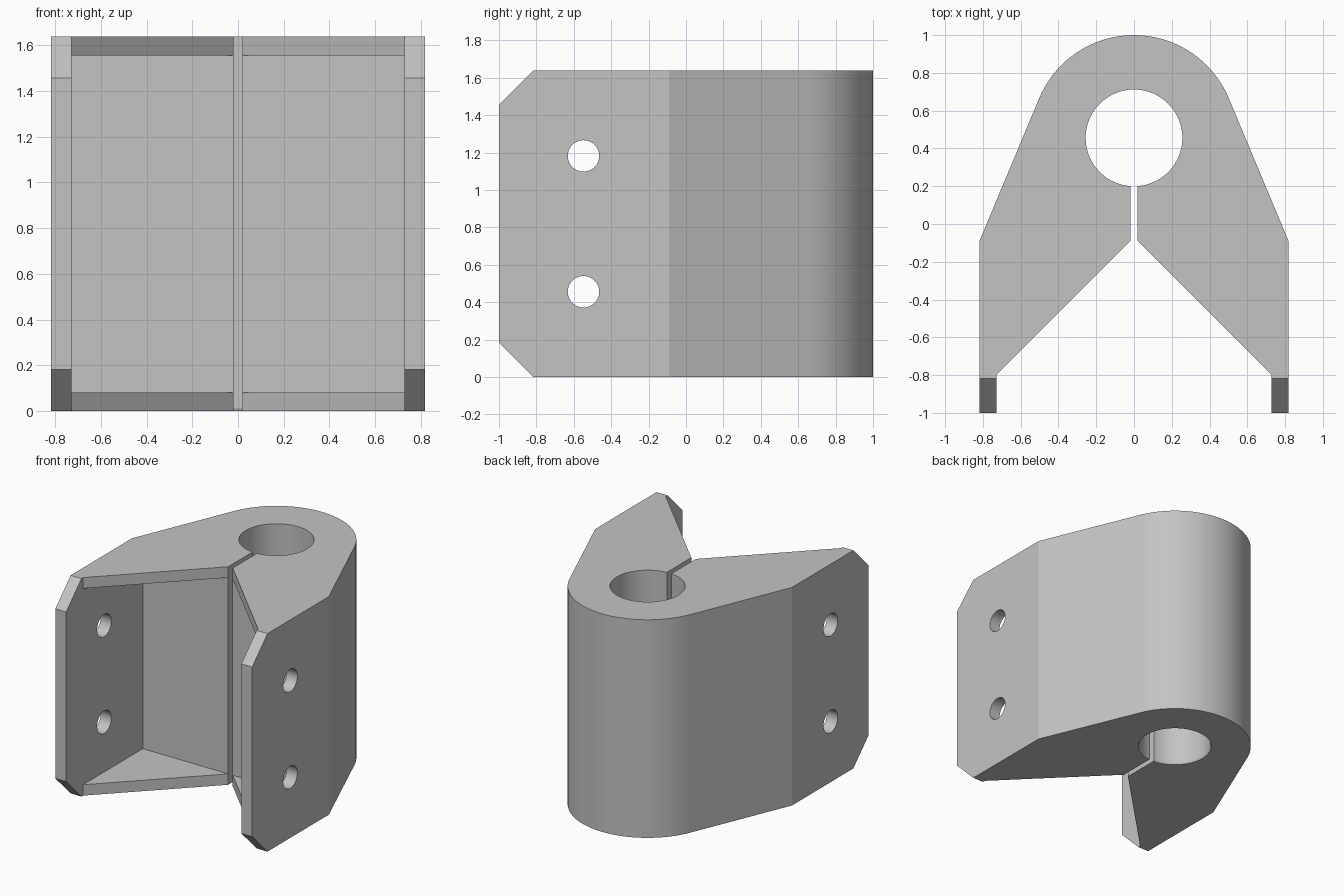
import bpy, bmesh
from math import sin, cos, asin, acos, atan2, hypot, radians, pi

if "Cube" in bpy.data.objects:
    bpy.data.objects.remove(bpy.data.objects["Cube"], do_unlink=True)

HEIGHT, PLATE = 1.638, 0.082          # overall height, top and bottom web thickness
HALF, INNER = 0.818, 0.728            # outer and inner faces of the side flanges
SHOULDER, HUB_Y = -0.09, 0.456        # flange bend, bore axis
HUB_R, BORE_R, SLOT = 0.544, 0.256, 0.019
CHAMFER = 0.182

grey = bpy.data.materials.new("light grey metal")
grey.use_nodes = True
colour = (0.55, 0.55, 0.55, 1)
grey.diffuse_color = colour
grey.node_tree.nodes["Principled BSDF"].inputs["Base Color"].default_value = colour


def prism(name, points, start, end, axis="z"):
    """Extrude a closed outline along z (points are x, y) or x (points are y, z)."""
    place = (lambda a, b, t: (a, b, t)) if axis == "z" else (lambda a, b, t: (t, a, b))
    bm = bmesh.new()
    face = bm.faces.new([bm.verts.new(place(a, b, start)) for a, b in points])
    top = bmesh.ops.extrude_face_region(bm, geom=[face])["geom"]
    shift = place(0, 0, end - start)
    bmesh.ops.translate(bm, vec=shift, verts=[v for v in top if isinstance(v, bmesh.types.BMVert)])
    bmesh.ops.recalc_face_normals(bm, faces=bm.faces[:])
    mesh = bpy.data.meshes.new(name)
    bm.to_mesh(mesh)
    bm.free()
    obj = bpy.data.objects.new(name, mesh)
    bpy.context.collection.objects.link(obj)
    mesh.materials.append(grey)
    return obj


def arc(cx, cy, r, start, end, steps):
    angles = [start + (end - start) * i / steps for i in range(steps + 1)]
    return [(cx + r * cos(a), cy + r * sin(a)) for a in angles]


def cut(target, cutter):
    cutter.hide_render = True
    mod = target.modifiers.new("cut", "BOOLEAN")
    mod.operation, mod.solver, mod.object = "DIFFERENCE", "EXACT", cutter
    bpy.ops.object.select_all(action="DESELECT")
    bpy.context.view_layer.objects.active = target
    target.select_set(True)
    bpy.ops.object.modifier_apply(modifier=mod.name)
    bpy.data.objects.remove(cutter, do_unlink=True)


# Plan outline: rounded hub, tapering sides, flanges, V notch, clamp slot and bore
dx, dy = HALF, SHOULDER - HUB_Y
tangent = atan2(dy, dx) + acos(HUB_R / hypot(dx, dy))
gap = asin(SLOT / BORE_R)
notch_y = SHOULDER - (INNER - SLOT)
outline = [(INNER, notch_y), (INNER, -1), (HALF, -1), (HALF, SHOULDER)]
outline += arc(0, HUB_Y, HUB_R, tangent, pi - tangent, 48)
outline += [(-HALF, SHOULDER), (-HALF, -1), (-INNER, -1), (-INNER, notch_y), (-SLOT, SHOULDER)]
outline += arc(0, HUB_Y, BORE_R, -pi / 2 - gap, -5 * pi / 2 + gap, 72)
outline += [(SLOT, SHOULDER)]
body = prism("clamp_bracket", outline, 0, HEIGHT)

# Pocket between the flanges, leaving thin triangular webs above and below
pocket = [(-INNER, SHOULDER), (INNER, SHOULDER), (INNER, -1.2), (-INNER, -1.2)]
cut(body, prism("pocket_cutter", pocket, PLATE, HEIGHT - PLATE))

# Clipped flange corners and bolt holes, mirrored about mid height
for flip in (False, True):
    def level(z):
        return HEIGHT - z if flip else z
    e = 0.1
    corner = [(-1 - e, level(CHAMFER + e)), (-1 + CHAMFER + e, level(-e)), (-1 - e, level(-e))]
    cut(body, prism("corner_cutter", corner, -1, 1, "x"))
    hole = arc(-0.548, level(0.456), 0.084, 0, 2 * pi, 40)[:-1]
    cut(body, prism("bolt_cutter", hole, -1, 1, "x"))

# Slight lead-in at the lower bore edge
bpy.ops.mesh.primitive_cone_add(vertices=72, radius1=0.268, radius2=0.25, depth=0.036,
                                location=(0, HUB_Y, 0.006))
cut(body, bpy.context.object)

bpy.ops.object.select_all(action="DESELECT")
body.select_set(True)
bpy.context.view_layer.objects.active = body
bpy.ops.object.shade_smooth_by_angle(angle=radians(20))
